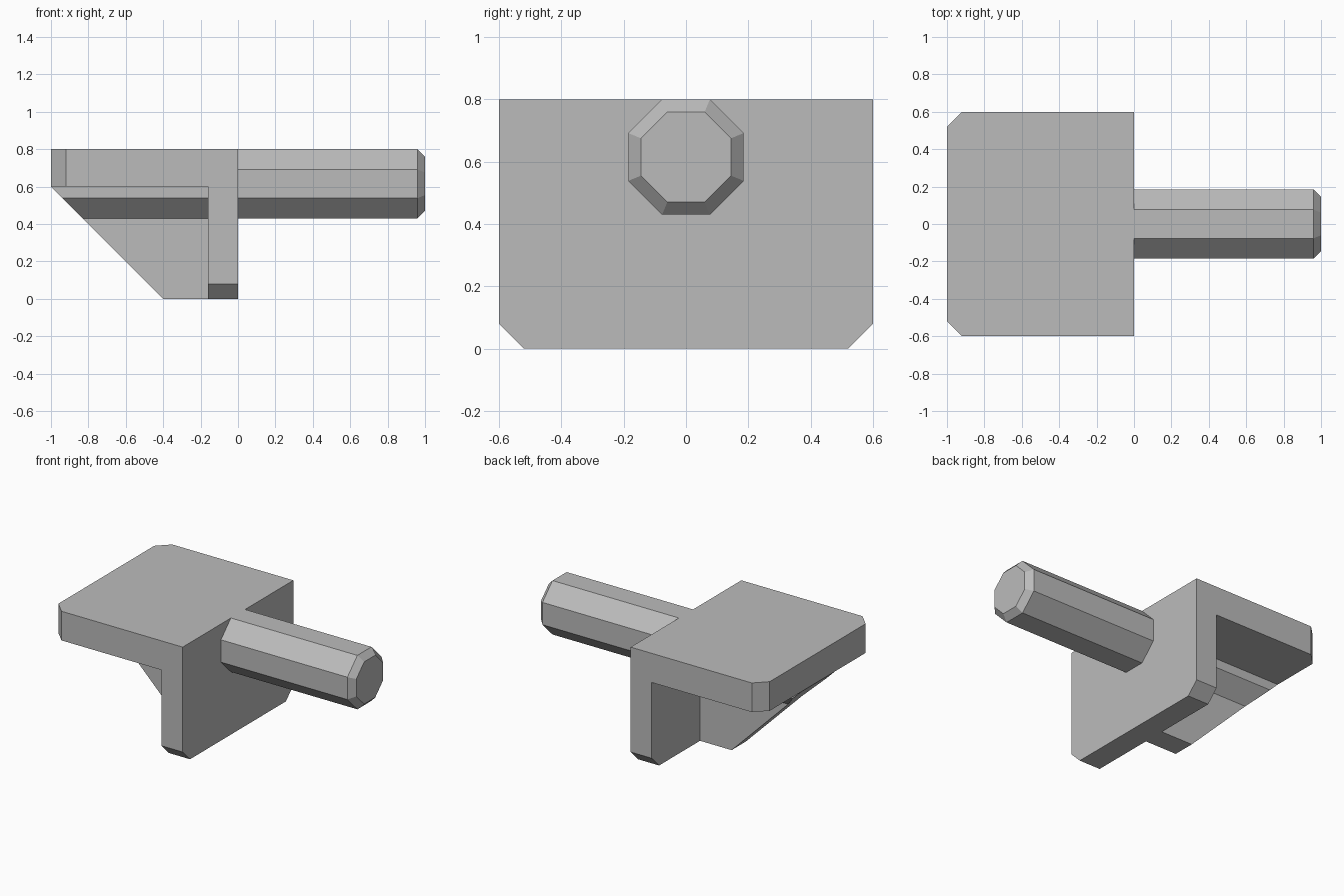
import bpy
import bmesh
from math import cos, sin, pi
from mathutils import Vector

cube = bpy.data.objects.get("Cube")
if cube:
    bpy.data.objects.remove(cube, do_unlink=True)

grey = bpy.data.materials.new("plain_grey")
grey.use_nodes = True
colour = (0.5, 0.5, 0.5, 1)
grey.diffuse_color = colour
grey.node_tree.nodes["Principled BSDF"].inputs["Base Color"].default_value = colour


def prism(points, direction):
    """Closed prism: a flat outline swept along a direction."""
    bm = bmesh.new()
    face = bm.faces.new([bm.verts.new(p) for p in points])
    swept = bmesh.ops.extrude_face_region(bm, geom=[face], use_keep_orig=True)
    moved = [v for v in swept["geom"] if isinstance(v, bmesh.types.BMVert)]
    bmesh.ops.translate(bm, verts=moved, vec=direction)
    bmesh.ops.recalc_face_normals(bm, faces=bm.faces)
    return bm


def drop_faces(bm, axis, level):
    """Remove hidden joint faces lying on one plane."""
    hidden = [f for f in bm.faces
              if all(abs(v.co[axis] - level) < 1e-4 for v in f.verts)]
    bmesh.ops.delete(bm, geom=hidden, context="FACES")


def finish(bm, name):
    mesh = bpy.data.meshes.new(name)
    bm.to_mesh(mesh)
    bm.free()
    mesh.materials.append(grey)
    obj = bpy.data.objects.new(name, mesh)
    bpy.context.collection.objects.link(obj)


top, under, half, wall = 0.8, 0.6, 0.6, -0.16
radius, centre = 0.185, 0.615
flat = radius * (2 ** 0.5 - 1)

# Bracket: L profile with its outer corners cut off
profile = [(-1, top), (-1, under), (wall, under), (wall, 0), (0, 0), (0, top)]
bm = prism([(x, -half, z) for x, z in profile], Vector((0, 2 * half, 0)))
corners = []
for e in bm.edges:
    a, b = (v.co for v in e.verts)
    same_side = abs(a.y - b.y) < 1e-4
    if same_side and (max(a.x, b.x) < -0.99 or max(a.z, b.z) < 0.01):
        corners.append(e)
bmesh.ops.bevel(bm, geom=corners, offset=0.08, segments=1, affect="EDGES")
finish(bm, "bracket")

# Support rib: web flaring into the lower half of the peg, cut on a slope
right = [(flat, 0), (flat, centre - radius), (radius, centre - flat), (radius, under)]
section = right + [(-y, z) for y, z in reversed(right)]
bm = prism([(wall, y, z) for y, z in section], Vector((-1, 0, 0)))
cut = bmesh.ops.bisect_plane(bm, geom=bm.verts[:] + bm.edges[:] + bm.faces[:],
                             plane_co=(-1, 0, under), plane_no=(-1, 0, -1),
                             clear_outer=True)
rim = [e for e in cut["geom_cut"] if isinstance(e, bmesh.types.BMEdge)]
bmesh.ops.contextual_create(bm, geom=rim)
bmesh.ops.recalc_face_normals(bm, faces=bm.faces)
drop_faces(bm, 0, wall)
drop_faces(bm, 2, under)
finish(bm, "support_rib")

# Peg: octagonal rod with a chamfered tip
ring = [(radius / cos(pi / 8) * cos((i + 0.5) * pi / 4),
         radius / cos(pi / 8) * sin((i + 0.5) * pi / 4)) for i in range(8)]
bm = prism([(0, y, centre + z) for y, z in ring], Vector((1, 0, 0)))
tip = [e for e in bm.edges if all(v.co.x > 0.99 for v in e.verts)]
bmesh.ops.bevel(bm, geom=tip, offset=0.04, segments=1, affect="EDGES")
drop_faces(bm, 0, 0)
finish(bm, "peg")
